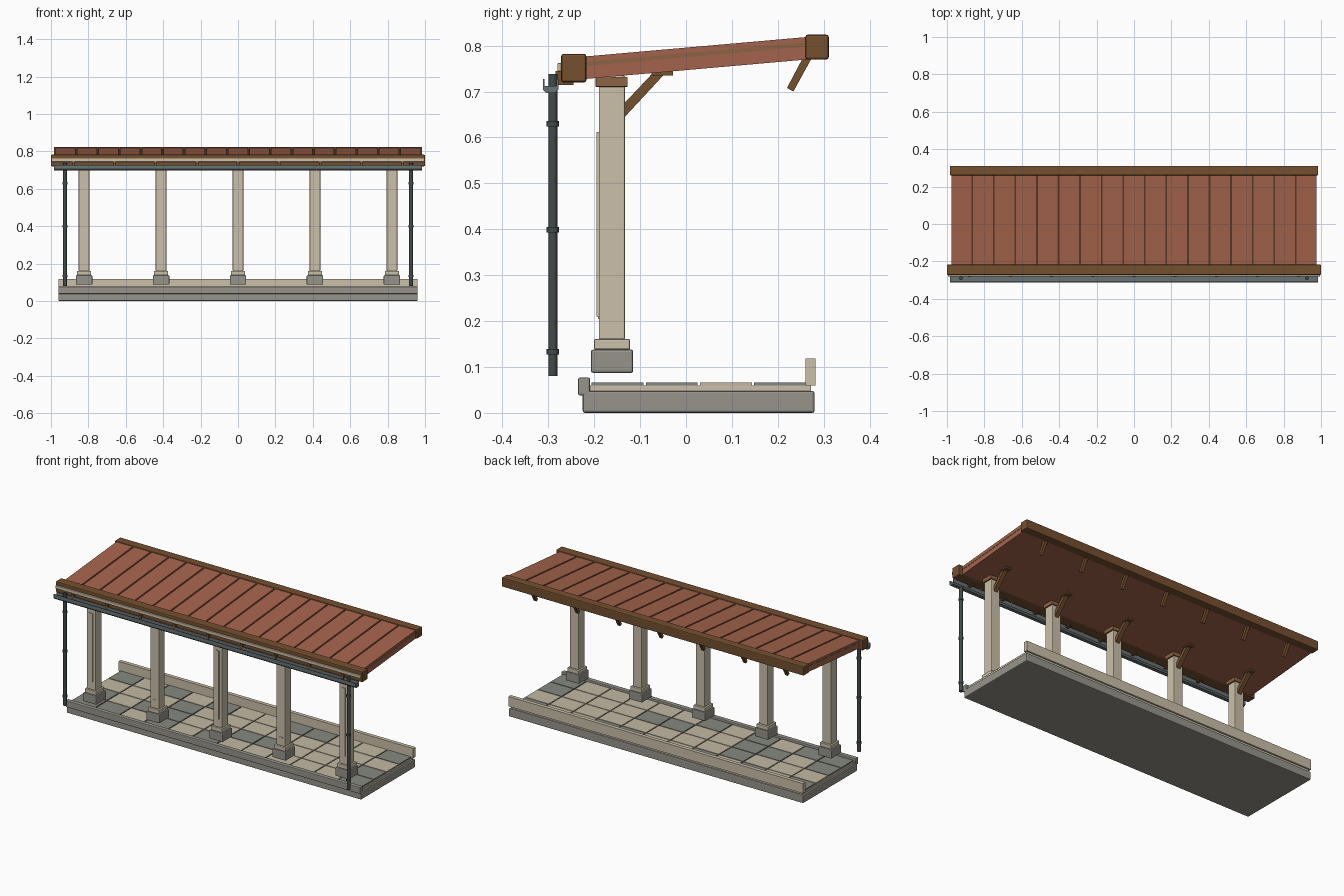
import bpy, bmesh, math, random
from mathutils import Matrix

cube = bpy.data.objects.get("Cube")
if cube:
    bpy.data.objects.remove(cube, do_unlink=True)
random.seed(4)


def material(name, code):
    rgb = [int(code[i:i + 2], 16) / 255 for i in (0, 2, 4)]
    lin = [c / 12.92 if c < 0.04 else ((c + 0.055) / 1.055) ** 2.4 for c in rgb]
    mat = bpy.data.materials.new(name)
    mat.use_nodes = True
    mat.diffuse_color = (*lin, 1)
    mat.node_tree.nodes["Principled BSDF"].inputs["Base Color"].default_value = (*lin, 1)
    return mat


STONE = material("grey stone", "96948b")
PLASTER = material("pale plaster", "cbc0aa")
SLATE = material("slate tile", "868881")
SAND = material("sand tile", "c4b9a4")
ROOF = material("terracotta roof", "a4644c")
WOOD = material("dark timber", "75502f")
TAN = material("light timber", "8c6344")
SEAM = material("seam brown", "5a3a2a")
ZINC = material("zinc gutter", "697274")
IRON = material("iron pipe", "424b49")


def finish(name, bm, mats, bevel=0.0):
    mesh = bpy.data.meshes.new(name)
    bm.to_mesh(mesh)
    bm.free()
    obj = bpy.data.objects.new(name, mesh)
    bpy.context.collection.objects.link(obj)
    for m in mats:
        mesh.materials.append(m)
    if bevel:
        mod = obj.modifiers.new("Bevel", "BEVEL")
        mod.width = bevel
        mod.segments = 2
    return obj


def add_box(bm, x, y, z, index=0):
    """Box from (low, high) ranges."""
    centre = [(a + b) / 2 for a, b in (x, y, z)]
    size = [b - a for a, b in (x, y, z)]
    mat = Matrix.Translation(centre) @ Matrix.Diagonal((*size, 1))
    new = bmesh.ops.create_cube(bm, size=1, matrix=mat)["verts"]
    for f in {f for v in new for f in v.link_faces}:
        f.material_index = index


def box(name, x, y, z, mat, bevel=0.0):
    bm = bmesh.new()
    add_box(bm, x, y, z)
    return finish(name, bm, [mat], bevel)


def around(x, width):
    return (x - width / 2, x + width / 2)


def extrude(name, profile, x, mat, bevel=0.0):
    """Closed (y, z) profile swept along x."""
    bm = bmesh.new()
    face = bm.faces.new([bm.verts.new((x[0], y, z)) for y, z in profile])
    out = bmesh.ops.extrude_face_region(bm, geom=[face])["geom"]
    bmesh.ops.translate(bm, vec=(x[1] - x[0], 0, 0),
                        verts=[v for v in out if isinstance(v, bmesh.types.BMVert)])
    bmesh.ops.recalc_face_normals(bm, faces=bm.faces)
    return finish(name, bm, [mat], bevel)


# Platform: slab, kerb, paving bed and low back wall
box("base_slab", (-.96, .96), (-.225, .28), (0, .048), STONE, .005)
box("front_kerb", (-.96, .96), (-.235, -.209), (.038, .077), STONE, .004)
box("paving_bed", (-.95, .95), (-.21, .272), (.045, .06), PLASTER)
box("back_wall", (-.96, .96), (.26, .282), (.06, .118), PLASTER)

# Paving: four rows of mixed tiles
bm = bmesh.new()
COLS, ROWS = 12, 4
dx, dy = 1.9 / COLS, .472 / ROWS
for i in range(COLS):
    for j in range(ROWS):
        add_box(bm, around(-.95 + (i + .5) * dx, dx - .006),
                around(-.208 + (j + .5) * dy, dy - .005), (.058, .066),
                int(random.random() < .36))
finish("paving_tiles", bm, [SAND, SLATE])

# Columns with plinth, front panel, cap and rear brace
for n in range(5):
    x = -.823 + n * .4115
    box("column_plinth", around(x, .088), (-.207, -.115), (.087, .138), STONE, .005)
    box("column_foot", around(x, .075), (-.2, -.122), (.138, .161), PLASTER, .003)
    box("column_shaft", around(x, .057), (-.19, -.133), (.16, .735), PLASTER, .003)
    if n % 2 == 0:
        box("column_panel", around(x, .022), (-.195, -.188), (.21, .612), PLASTER)
    else:
        box("column_notch", around(x, .028), (-.192, -.188), (.205, .212), PLASTER)
    box("column_cap", around(x, .074), (-.197, -.127), (.71, .732), TAN, .002)
    extrude("column_brace", [(-.134, .644), (-.134, .675), (-.068, .745), (-.045, .74)],
            around(x, .024), WOOD)
    box("brace_pad", around(x, .034), (-.075, -.028), (.735, .748), WOOD)

# Sloped roof: deck, batten layer, planks and seams
FRONT, BACK, RISE = -.225, .265, .043


def layer(name, low, high, x, mat):
    extrude(name, [(FRONT, low), (BACK, low + RISE), (BACK, high + RISE), (FRONT, high)], x, mat)


layer("roof_deck", .727, .755, (-.975, .975), ROOF)
layer("roof_batten", .755, .764, (-.977, .977), TAN)
PLANKS = 17
pitch = 1.96 / PLANKS
for i in range(PLANKS):
    layer("roof_plank", .763, .776, around(-.98 + (i + .5) * pitch, pitch - .009), ROOF)
    if i:
        layer("roof_seam", .76, .768, around(-.98 + i * pitch, .01), SEAM)

# Eaves beams and pale fascia strip
box("front_beam", (-1, 1), (-.272, -.217), (.72, .782), WOOD, .005)
box("back_beam", (-.985, .985), (.26, .311), (.77, .824), WOOD, .005)
box("fascia_strip", (-.995, .995), (-.28, -.27), (.744, .762), PLASTER, .002)

# Small slanted struts below the back beam
for i in range(7):
    extrude("back_strut", [(.22, .708), (.234, .7), (.275, .775), (.258, .78)],
            around(-.82 + i * .2733, .018), WOOD)

# Open gutter with hangers
extrude("gutter", [(-.312, .727), (-.312, .705), (-.305, .697), (-.285, .697), (-.278, .705),
                   (-.278, .727), (-.282, .727), (-.282, .712), (-.308, .712), (-.308, .727)],
        (-.985, .985), ZINC)
for i in range(9):
    box("gutter_hanger", around(-.88 + i * .22, .016), (-.284, -.245), (.714, .745), WOOD)


# Round downpipes with collars, one at each end
def cylinder(name, x, y, z, radius, mat):
    bm = bmesh.new()
    bmesh.ops.create_cone(bm, cap_ends=True, segments=16, radius1=radius, radius2=radius,
                          depth=z[1] - z[0],
                          matrix=Matrix.Translation((x, y, (z[0] + z[1]) / 2)))
    for f in bm.faces:
        f.smooth = len(f.verts) == 4
    obj = finish(name, bm, [mat])
    bpy.context.view_layer.objects.active = obj
    obj.select_set(True)
    bpy.ops.object.shade_smooth_by_angle(angle=math.radians(40))
    obj.select_set(False)


for side in (-1, 1):
    x = .925 * side
    cylinder("downpipe", x, -.29, (.08, .738), .01, IRON)
    for z in (.133, .399, .63):
        cylinder("pipe_collar", x, -.29, (z - .006, z + .006), .0135, IRON)
